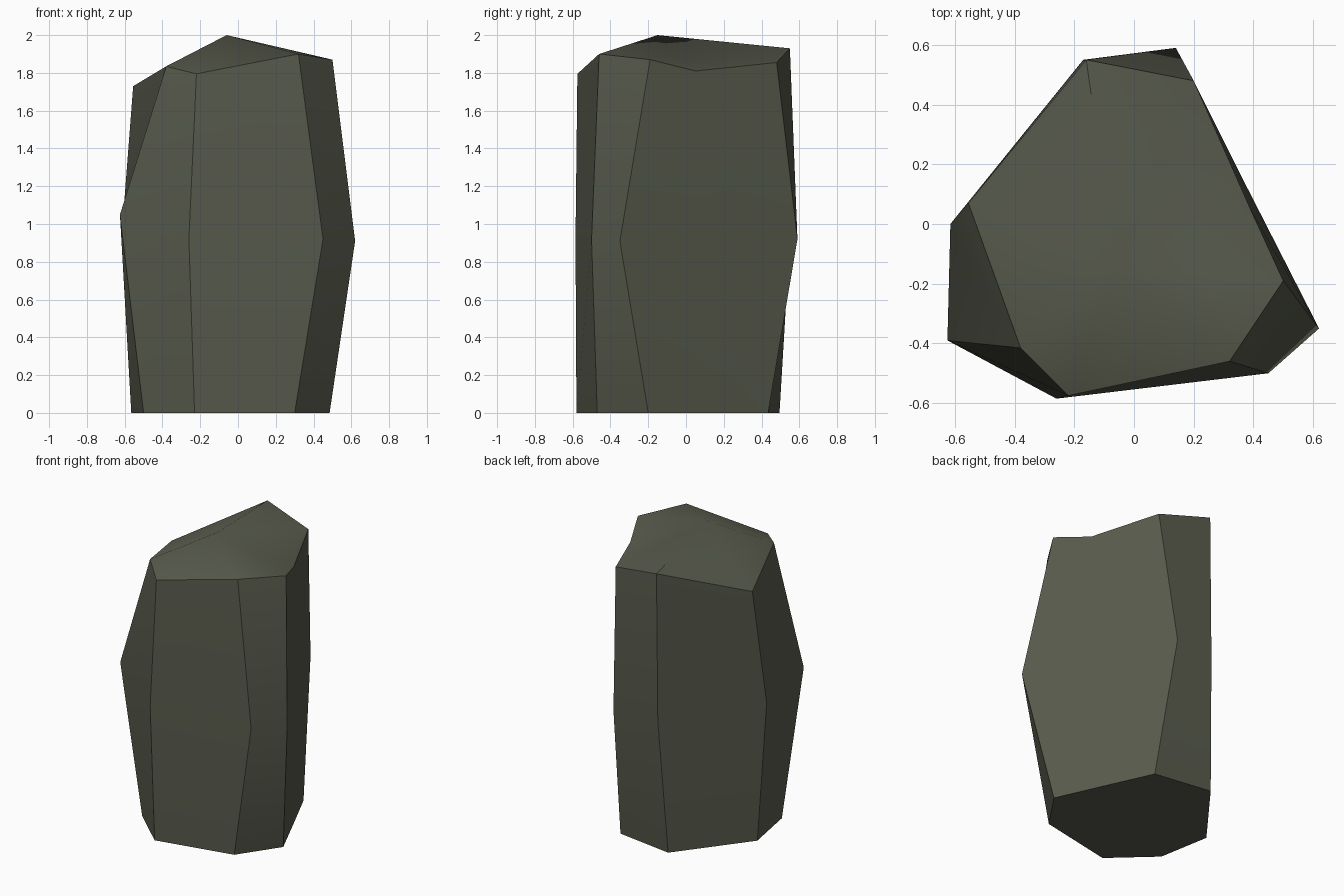
import bpy, bmesh, math

if "Cube" in bpy.data.objects:
    bpy.data.objects.remove(bpy.data.objects["Cube"])

# Eight irregular vertical edges of the boulder: (bottom, middle, top) points
EDGES = [
    ((-0.23, -0.58, 0), (-0.26, -0.585, 0.92), (-0.22, -0.575, 1.795)),
    ((0.30, -0.47, 0), (0.45, -0.50, 0.92), (0.32, -0.46, 1.90)),
    ((0.485, -0.20, 0), (0.62, -0.35, 0.91), (0.50, -0.19, 1.87)),
    ((0.34, 0.12, 0), (0.38, 0.12, 0.91), (0.39, 0.05, 1.81)),
    ((0.195, 0.435, 0), (0.14, 0.59, 0.92), (0.20, 0.48, 1.855)),
    ((-0.21, 0.495, 0), (-0.17, 0.55, 0.92), (-0.16, 0.55, 1.93)),
    ((-0.565, 0.03, 0), (-0.615, 0.0, 0.95), (-0.555, 0.07, 1.73)),
    ((-0.50, -0.33, 0), (-0.625, -0.39, 1.05), (-0.38, -0.415, 1.835)),
]
PEAK = (-0.06, -0.15, 2.0)

stone = bpy.data.materials.new("dark olive stone")
stone.diffuse_color = (0.098, 0.105, 0.074, 1)
stone.use_nodes = True
stone.node_tree.nodes["Principled BSDF"].inputs["Base Color"].default_value = stone.diffuse_color

bm = bmesh.new()
cols = [[bm.verts.new(p) for p in edge] for edge in EDGES]
peak = bm.verts.new(PEAK)

# Side facets and sloping crown
for a, b in zip(cols, cols[1:] + cols[:1]):
    for k in range(2):
        bm.faces.new((a[k], b[k], b[k + 1], a[k + 1]))
    bm.faces.new((a[2], b[2], peak))
# Flat base
bm.faces.new([c[0] for c in reversed(cols)])
bmesh.ops.recalc_face_normals(bm, faces=bm.faces)

mesh = bpy.data.meshes.new("rock_pillar")
bm.to_mesh(mesh)
bm.free()
mesh.materials.append(stone)
rock = bpy.data.objects.new("rock_pillar", mesh)
bpy.context.collection.objects.link(rock)

# Soft facets with hard chiselled edges
bpy.context.view_layer.objects.active = rock
rock.select_set(True)
bpy.ops.object.shade_smooth_by_angle(angle=math.radians(30))
